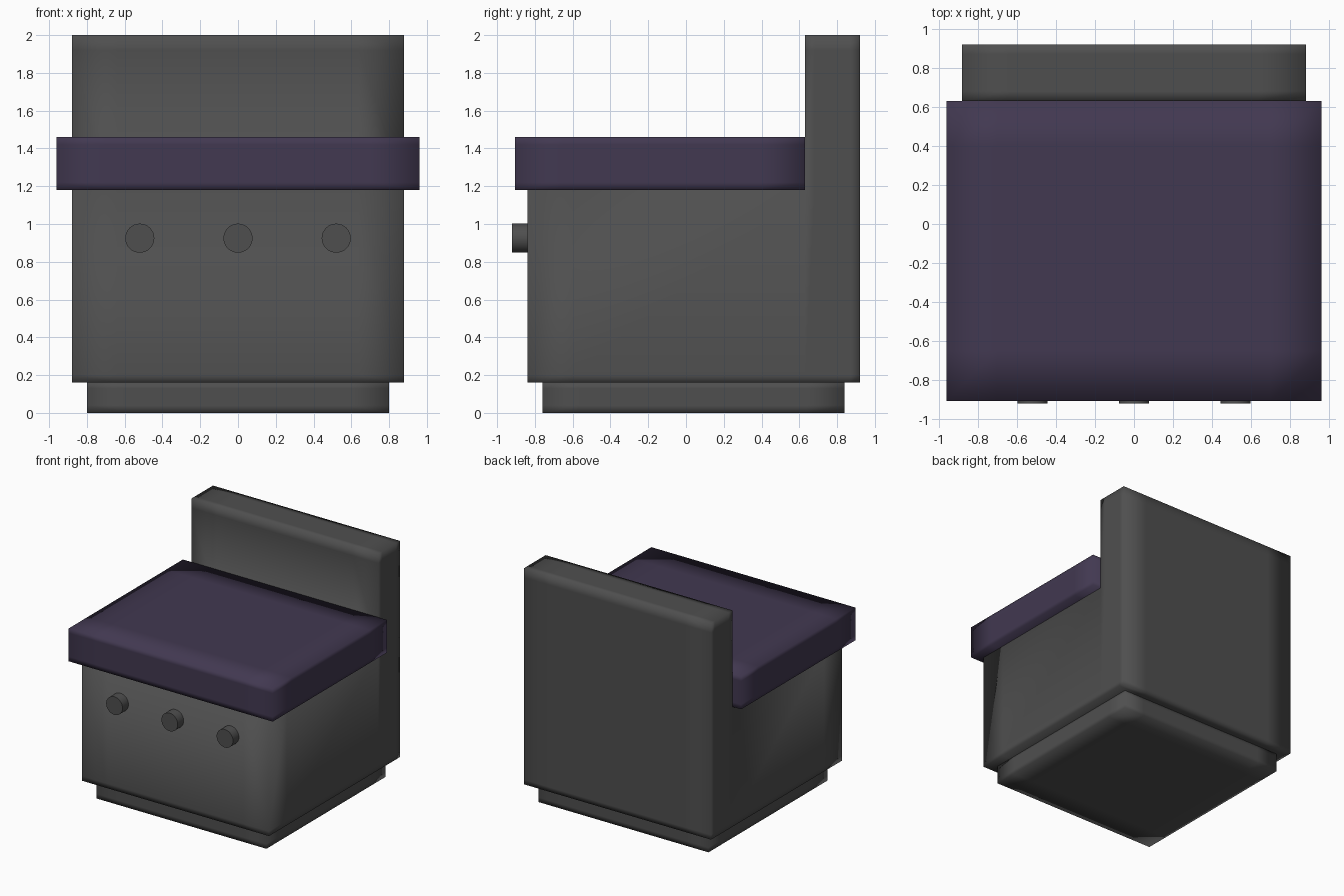
import bpy, bmesh, math

if "Cube" in bpy.data.objects:
    bpy.data.objects.remove(bpy.data.objects["Cube"])


def material(name, rgb):
    m = bpy.data.materials.new(name)
    m.diffuse_color = (*rgb, 1)
    m.use_nodes = True
    m.node_tree.nodes["Principled BSDF"].inputs["Base Color"].default_value = m.diffuse_color
    return m


GREY = material("dark grey", (0.078, 0.078, 0.078))
PURPLE = material("dark purple", (0.054, 0.040, 0.082))


def grid_solid(name, cuts, mat, filled=lambda x, y, z: True):
    """Closed skin around the filled cells of a grid, softly shaded near its edges."""
    bm = bmesh.new()
    verts = {}

    def vert(idx):
        if idx not in verts:
            verts[idx] = bm.verts.new([cuts[a][idx[a]] for a in range(3)])
        return verts[idx]

    def solid(cell):
        if any(c < 0 or c >= len(cuts[a]) - 1 for a, c in enumerate(cell)):
            return False
        return filled(*[(cuts[a][c] + cuts[a][c + 1]) / 2 for a, c in enumerate(cell)])

    nx, ny, nz = [len(c) - 1 for c in cuts]
    for cell in [(i, j, k) for i in range(nx) for j in range(ny) for k in range(nz)]:
        if not solid(cell):
            continue
        for a in range(3):
            for side in (0, 1):
                near = list(cell)
                near[a] += 2 * side - 1
                if solid(near):
                    continue
                b, c = (a + 1) % 3, (a + 2) % 3
                quad = []
                for u, v in ((0, 0), (1, 0), (1, 1), (0, 1)):
                    p = list(cell)
                    p[a] += side
                    p[b] += u
                    p[c] += v
                    quad.append(vert(tuple(p)))
                bm.faces.new(quad if side else quad[::-1])
    for f in bm.faces:
        f.smooth = True
    mesh = bpy.data.meshes.new(name)
    bm.to_mesh(mesh)
    bm.free()
    mesh.materials.append(mat)
    ob = bpy.data.objects.new(name, mesh)
    bpy.context.collection.objects.link(ob)
    return ob


# recessed plinth
grid_solid("plinth", ([-0.8, -0.6, 0.6, 0.8], [-0.76, -0.56, 0.64, 0.84],
                      [0, 0.04, 0.13, 0.16]), GREY)

# L-shaped body with upright back panel
grid_solid("body", ([-0.88, -0.64, 0.64, 0.88], [-0.84, -0.6, 0.63, 0.68, 0.87, 0.92],
                    [0.16, 0.2, 1.18, 1.92, 2.0]), GREY,
           lambda x, y, z: z < 1.18 or y > 0.63)

# overhanging top slab
grid_solid("top_slab", ([-0.96, -0.7, 0.7, 0.96], [-0.905, -0.65, 0.4, 0.63],
                        [1.18, 1.22, 1.42, 1.46]), PURPLE)

# front knobs
for i, x in enumerate((-0.52, 0, 0.52)):
    bpy.ops.mesh.primitive_cylinder_add(vertices=32, radius=0.077, depth=0.09,
                                        location=(x, -0.875, 0.925),
                                        rotation=(math.pi / 2, 0, 0))
    knob = bpy.context.object
    knob.name = f"knob_{i + 1}"
    knob.data.materials.append(GREY)
    bpy.ops.object.shade_smooth_by_angle()
